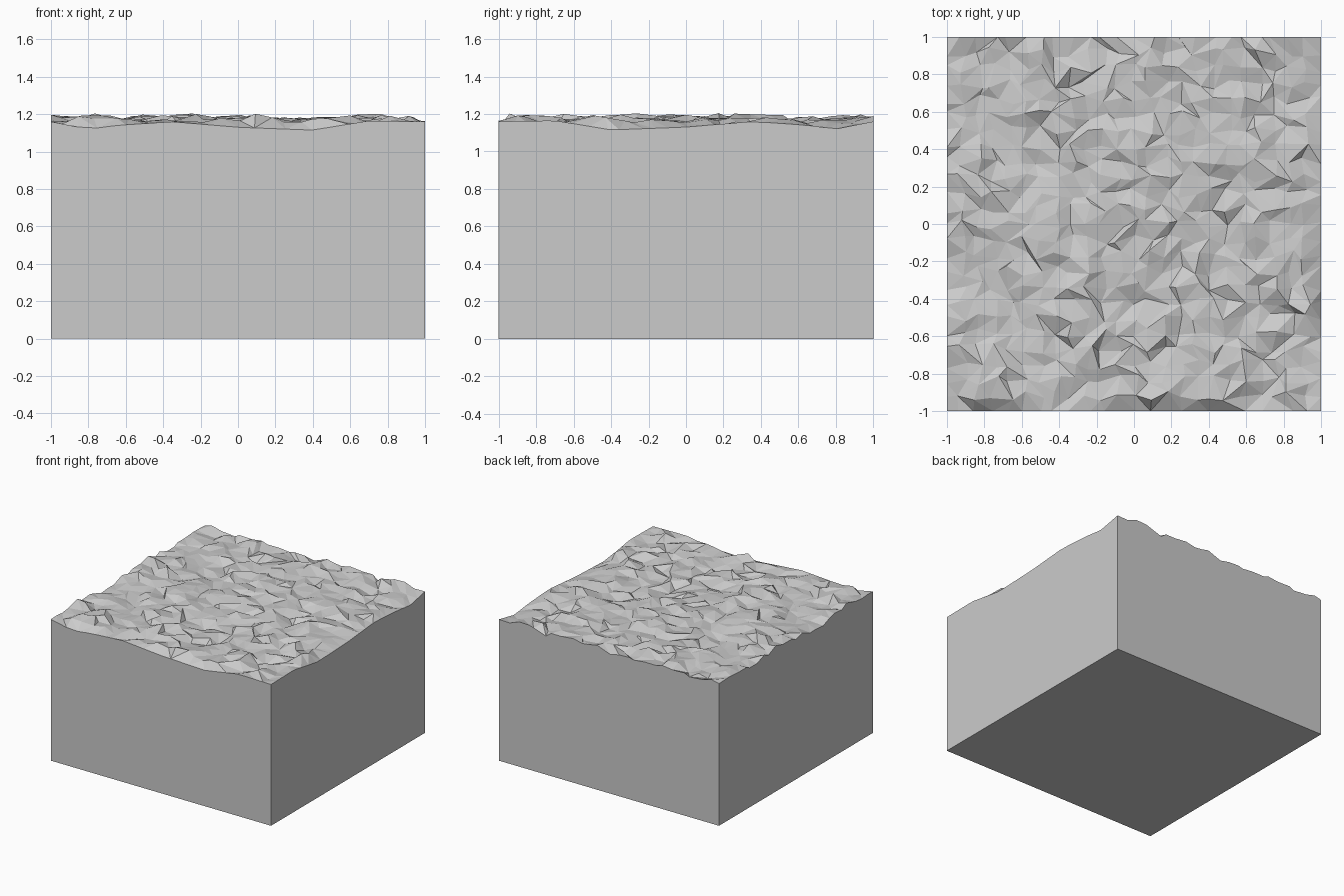
import bpy
import bmesh
import random
from mathutils import Vector, noise

cube = bpy.data.objects.get("Cube")
if cube:
    bpy.data.objects.remove(cube, do_unlink=True)

random.seed(7)
CELLS = 24
MID = 1.165

# Height of the front and right rims, as (position, height) points
RIM = [(-1, 1.16), (-0.8, 1.12), (-0.65, 1.14), (-0.35, 1.16),
       (0, 1.13), (0.4, 1.115), (0.7, 1.165), (1, 1.16)]


def rim_height(t):
    for (a, ha), (b, hb) in zip(RIM, RIM[1:]):
        if t <= b:
            return ha + (hb - ha) * (t - a) / (b - a)
    return RIM[-1][1]


def height(x, y):
    broad = noise.noise(Vector((x * 3, y * 3, 0.4))) * 0.025
    fine = noise.noise(Vector((x * 8, y * 8, 2.7))) * 0.03
    return MID + broad + fine + random.uniform(-0.02, 0.02)


# Rough ground: a grid with shifted points and uneven height
bm = bmesh.new()
rows = []
for j in range(CELLS + 1):
    row = []
    for i in range(CELLS + 1):
        x, y = 2 * i / CELLS - 1, 2 * j / CELLS - 1
        dx, dy = random.uniform(-0.028, 0.028), random.uniform(-0.028, 0.028)
        if 0 < i < CELLS:
            x += dx
        if 0 < j < CELLS:
            y += dy
        z = height(x, y)
        if j == 0:
            z = rim_height(x)
        elif i == CELLS:
            z = rim_height(-y)
        row.append(bm.verts.new((x, y, z)))
    rows.append(row)

# Two triangles per cell, with the diagonal chosen at random
for j in range(CELLS):
    for i in range(CELLS):
        quad = [rows[j][i], rows[j][i + 1], rows[j + 1][i + 1], rows[j + 1][i]]
        if random.random() < 0.5:
            quad = quad[1:] + quad[:1]
        a, b, c, d = quad
        bm.faces.new((a, b, c))
        bm.faces.new((a, c, d))

# Flat walls below each rim, and the base
rims = [rows[0], [r[-1] for r in rows], rows[-1][::-1], [r[0] for r in rows][::-1]]
corners = [bm.verts.new((rim[0].co.x, rim[0].co.y, 0)) for rim in rims]
for k, rim in enumerate(rims):
    bm.faces.new([corners[k], corners[(k + 1) % 4]] + rim[::-1])
bm.faces.new(corners[::-1])
bmesh.ops.recalc_face_normals(bm, faces=bm.faces[:])

mesh = bpy.data.meshes.new("rough_ground_block")
bm.to_mesh(mesh)
bm.free()

# One plain grey
grey = bpy.data.materials.new("stone_grey")
grey.use_nodes = True
colour = (0.6, 0.6, 0.6, 1)
grey.diffuse_color = colour
grey.node_tree.nodes["Principled BSDF"].inputs["Base Color"].default_value = colour
mesh.materials.append(grey)

block = bpy.data.objects.new("rough_ground_block", mesh)
bpy.context.collection.objects.link(block)
